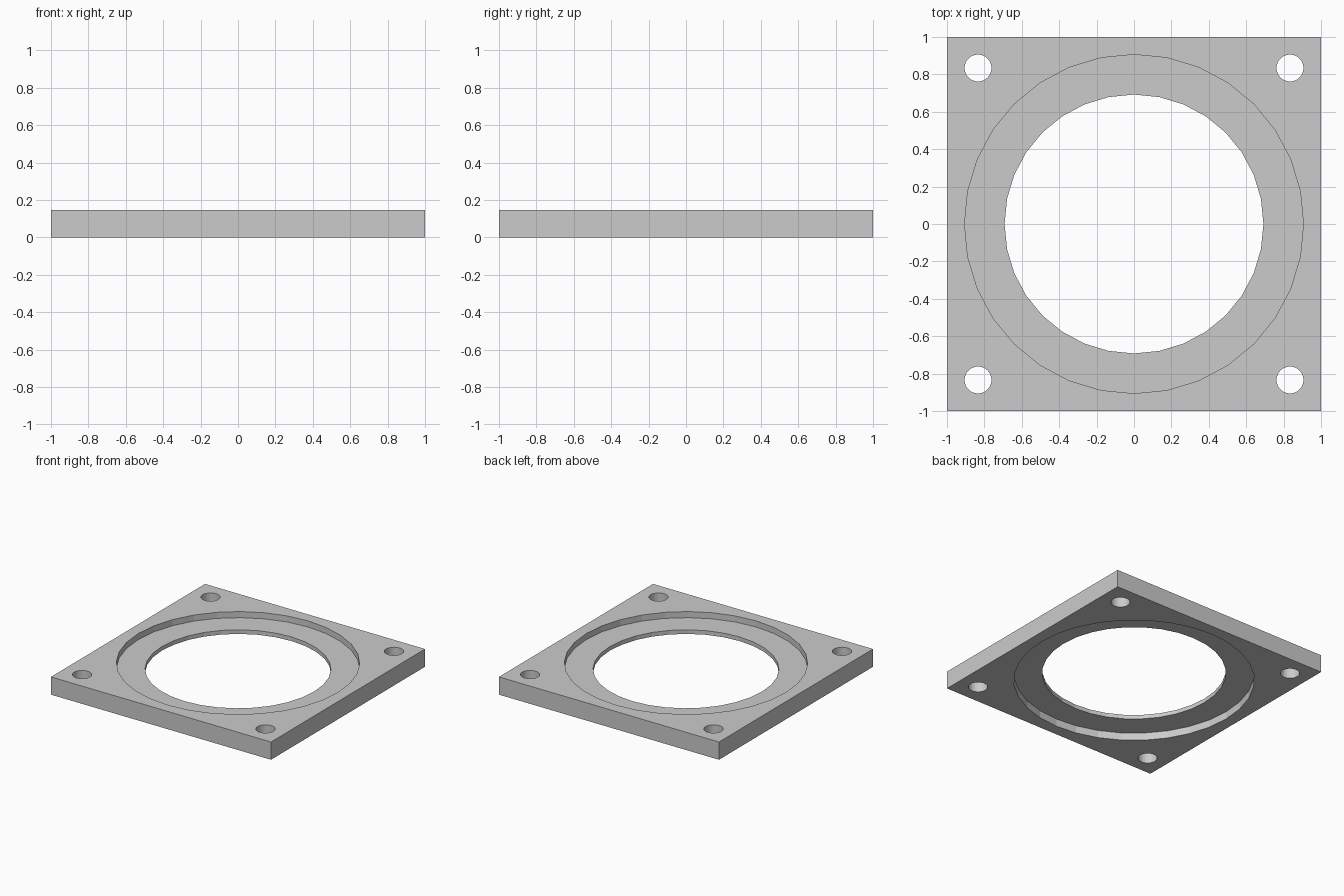
import bpy

default = bpy.data.objects.get("Cube")
if default:
    bpy.data.objects.remove(default, do_unlink=True)

THICK = 0.146        # plate height
WEB_LOW = 0.062      # underside of the thin inner ring
WEB_HIGH = 0.096     # top side of the thin inner ring
RECESS_R, BORE_R = 0.906, 0.692
BOLT_R, BOLT_POS = 0.072, 0.834
OVER = 0.1           # cutter overshoot

grey = bpy.data.materials.new("light grey")
grey.use_nodes = True
colour = (0.6, 0.6, 0.6, 1)
grey.diffuse_color = colour
grey.node_tree.nodes["Principled BSDF"].inputs["Base Color"].default_value = colour

# Square plate
bpy.ops.mesh.primitive_cube_add(size=2, location=(0, 0, THICK / 2))
plate = bpy.context.object
plate.name = "mounting_plate"
plate.scale.z = THICK / 2
bpy.ops.object.transform_apply(location=True, scale=True)
plate.data.materials.append(grey)


def drill(name, radius, low, high, x=0, y=0):
    """Cut a round hole or recess out of the plate between two heights."""
    bpy.ops.mesh.primitive_cylinder_add(
        vertices=32, radius=radius, depth=high - low,
        location=(x, y, (low + high) / 2))
    cutter = bpy.context.object
    cutter.name = name
    cutter.hide_render = True
    cutter.data.materials.append(grey)
    cut = plate.modifiers.new(name, "BOOLEAN")
    cut.operation = "DIFFERENCE"
    cut.solver = "EXACT"
    cut.object = cutter
    bpy.context.view_layer.objects.active = plate
    bpy.ops.object.modifier_apply(modifier=cut.name)
    bpy.data.objects.remove(cutter, do_unlink=True)


# Round recesses on both faces, leaving a thin ring around the bore
drill("top_recess", RECESS_R, WEB_HIGH, THICK + OVER)
drill("bottom_recess", RECESS_R, -OVER, WEB_LOW)
drill("centre_bore", BORE_R, -OVER, THICK + OVER)

# Corner bolt holes
for sx in (-1, 1):
    for sy in (-1, 1):
        drill("bolt_hole", BOLT_R, -OVER, THICK + OVER, sx * BOLT_POS, sy * BOLT_POS)

for face in plate.data.polygons:
    face.use_smooth = False
